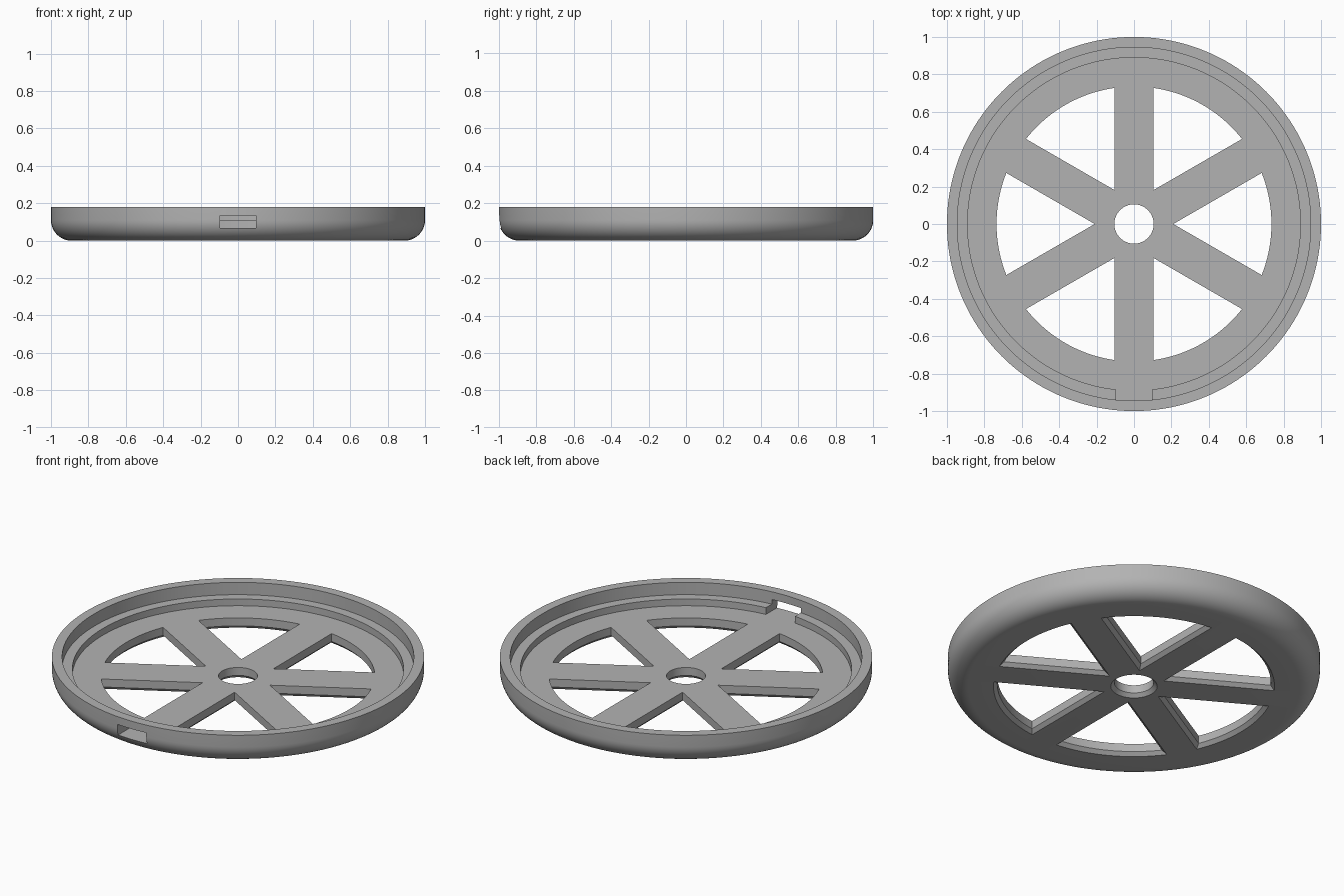
import bpy
import bmesh
from math import radians, sin, cos, asin, pi

default = bpy.data.objects.get("Cube")
if default:
    bpy.data.objects.remove(default, do_unlink=True)

SEGMENTS = 160
SPOKE_HALF = 0.105
OPENING_RADIUS = 0.735
CHAMFER = 0.02
FLOOR, LEDGE, TOP = 0.067, 0.107, 0.18
ROUND = 0.11

grey = bpy.data.materials.new("plain grey")
grey.use_nodes = True
color = (0.45, 0.45, 0.45, 1)
grey.diffuse_color = color
grey.node_tree.nodes["Principled BSDF"].inputs["Base Color"].default_value = color


def bridge(bm, a, b):
    """Join two closed rings with quads."""
    n = len(a)
    for i in range(n):
        j = (i + 1) % n
        bm.faces.new((a[i], a[j], b[j], b[i]))


def finish(bm, name):
    bmesh.ops.recalc_face_normals(bm, faces=bm.faces)
    mesh = bpy.data.meshes.new(name)
    bm.to_mesh(mesh)
    bm.free()
    mesh.materials.append(grey)
    obj = bpy.data.objects.new(name, mesh)
    bpy.context.collection.objects.link(obj)
    return obj


# Wheel body: closed cross-section turned around z, with rounded lower rim
profile = [(SPOKE_HALF, FLOOR), (SPOKE_HALF, CHAMFER), (SPOKE_HALF + CHAMFER, 0)]
for k in range(13):
    a = k / 12 * pi / 2
    profile.append((1 - ROUND + ROUND * sin(a), ROUND - ROUND * cos(a)))
profile += [(1, TOP), (0.945, TOP), (0.945, LEDGE), (0.89, LEDGE), (0.89, FLOOR)]

bm = bmesh.new()
rings = []
for r, z in profile:
    rings.append([bm.verts.new((r * cos(2 * pi * i / SEGMENTS), r * sin(2 * pi * i / SEGMENTS), z))
                  for i in range(SEGMENTS)])
for i, ring in enumerate(rings):
    bridge(bm, ring, rings[(i + 1) % len(rings)])
wheel = finish(bm, "spoked_wheel")


# Openings between the spokes, widened at the underside by a chamfer
def opening_outline(grow, turn):
    w, r = SPOKE_HALF - grow, OPENING_RADIUS + grow
    half = radians(30) - asin(w / r)
    points = [(2 * w * cos(turn), 2 * w * sin(turn))]
    for k in range(25):
        a = turn - half + 2 * half * k / 24
        points.append((r * cos(a), r * sin(a)))
    return points


bm = bmesh.new()
for s in range(6):
    turn = radians(60 * s)
    levels = []
    for grow, z in ((2 * CHAMFER, -CHAMFER), (0, CHAMFER), (0, 0.3)):
        levels.append([bm.verts.new((x, y, z)) for x, y in opening_outline(grow, turn)])
    bridge(bm, levels[0], levels[1])
    bridge(bm, levels[1], levels[2])
    bm.faces.new(levels[0])
    bm.faces.new(levels[2])
openings = finish(bm, "opening_cutter")

# Slot through the front of the rim, and the notch it leaves in the ledge
bm = bmesh.new()
bmesh.ops.create_cube(bm, size=1)
for v in bm.verts:
    v.co.x *= 0.19
    v.co.y = -1.1 if v.co.y < 0 else -0.87
    v.co.z = FLOOR if v.co.z < 0 else 0.134
slot = finish(bm, "slot_cutter")

# Cut, then remove the cutters
bpy.ops.object.select_all(action='DESELECT')
wheel.select_set(True)
bpy.context.view_layer.objects.active = wheel
for cutter in (openings, slot):
    cutter.hide_render = True
    mod = wheel.modifiers.new(cutter.name, 'BOOLEAN')
    mod.operation = 'DIFFERENCE'
    mod.solver = 'EXACT'
    mod.object = cutter
    bpy.ops.object.modifier_apply(modifier=mod.name)
    bpy.data.objects.remove(cutter, do_unlink=True)

bpy.ops.object.shade_smooth_by_angle(angle=radians(25))
